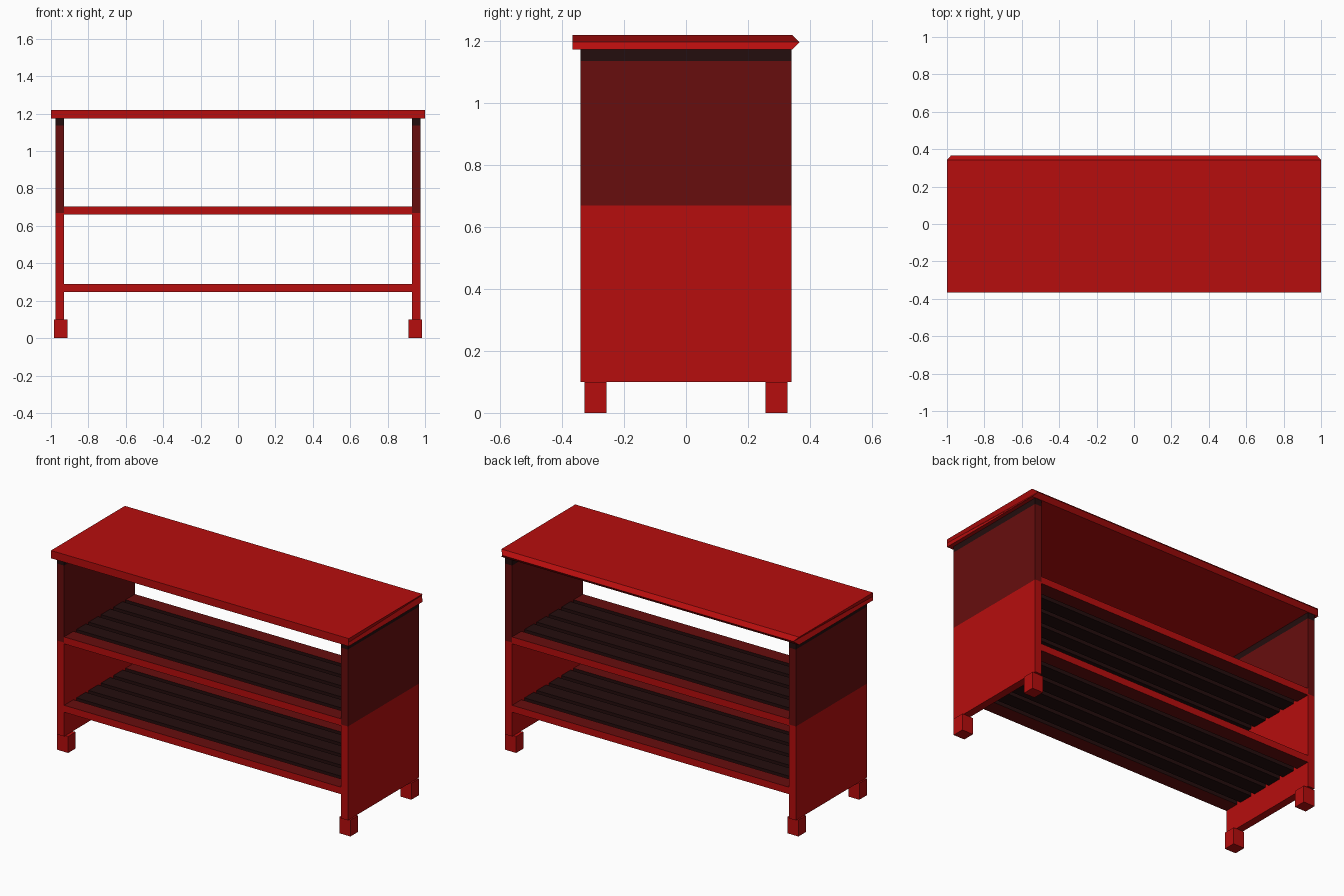
import bpy
import bmesh

cube = bpy.data.objects.get("Cube")
if cube:
    bpy.data.objects.remove(cube)


def material(name, colour):
    m = bpy.data.materials.new(name)
    m.use_nodes = True
    m.diffuse_color = (*colour, 1)
    m.node_tree.nodes["Principled BSDF"].inputs["Base Color"].default_value = (*colour, 1)
    return m


RED, MAROON, BLACK = 0, 1, 2
MATERIALS = [material("red", (0.47, 0.004, 0.004)),
             material("dark red", (0.135, 0.004, 0.004)),
             material("near black", (0.017, 0.004, 0.004))]


def box(name, x, y, z, rule=lambda face: RED, cuts=(), shape=None):
    """Box from three (min, max) ranges; cuts are heights, rule colours faces."""
    bm = bmesh.new()
    bmesh.ops.create_cube(bm, size=1)
    for v in bm.verts:
        v.co = [r[0] if c < 0 else r[1] for c, r in zip(v.co, (x, y, z))]
    for height in cuts:
        bmesh.ops.bisect_plane(bm, geom=bm.verts[:] + bm.edges[:] + bm.faces[:],
                               plane_co=(0, 0, height), plane_no=(0, 0, 1))
    if shape:
        shape(bm)
    bm.normal_update()
    for f in bm.faces:
        f.material_index = rule(f)
    mesh = bpy.data.meshes.new(name)
    bm.to_mesh(mesh)
    bm.free()
    for m in MATERIALS:
        mesh.materials.append(m)
    obj = bpy.data.objects.new(name, mesh)
    bpy.context.collection.objects.link(obj)
    return obj


# Top board: the back edge is drawn out to a ridge with clipped corners
def back_ridge(bm):
    for v in bm.verts:
        if v.co.y > 0 and abs(v.co.z - 1.197) < 0.01:
            v.co.y = 0.367
            v.co.x *= 0.978


box("top_board", (-1, 1), (-0.366, 0.343), (1.173, 1.22), cuts=[1.197], shape=back_ridge)


# Side panels: red below, dark red above, near black just under the top
def panel_colour(face):
    z = face.calc_center_median().z
    return RED if z < 0.67 else MAROON if z < 1.137 else BLACK


for side, sx in (("left", 1), ("right", -1)):
    box(f"{side}_side_panel", sorted((sx * 0.93, sx * 0.976)), (-0.34, 0.34), (0.1, 1.173),
        panel_colour, cuts=[0.67, 1.137])
    for end, sy in (("front", -1), ("back", 1)):
        box(f"{side}_{end}_foot", sorted((sx * 0.911, sx * 0.985)),
            sorted((sy * 0.256, sy * 0.328)), (0, 0.1))


# Shelves: a rail at front and back with dark slats between
def rail_colour(face):
    n, y = face.normal.y, face.calc_center_median().y
    if abs(n) < 0.5:
        return MAROON
    return RED if n * y > 0 else BLACK


BOARDS, WIDTH = 6, 0.09
PITCH = (0.68 - WIDTH) / (BOARDS - 1)
for shelf, z in (("lower", 0.247), ("upper", 0.662)):
    for i in range(BOARDS):
        y = -0.34 + i * PITCH
        part = {0: "front_rail", BOARDS - 1: "back_rail"}.get(i, f"slat_{i}")
        rule = rail_colour if part.endswith("rail") else lambda face: BLACK
        box(f"{shelf}_shelf_{part}", (-0.93, 0.93), (y, y + WIDTH), (z, z + 0.042), rule)
